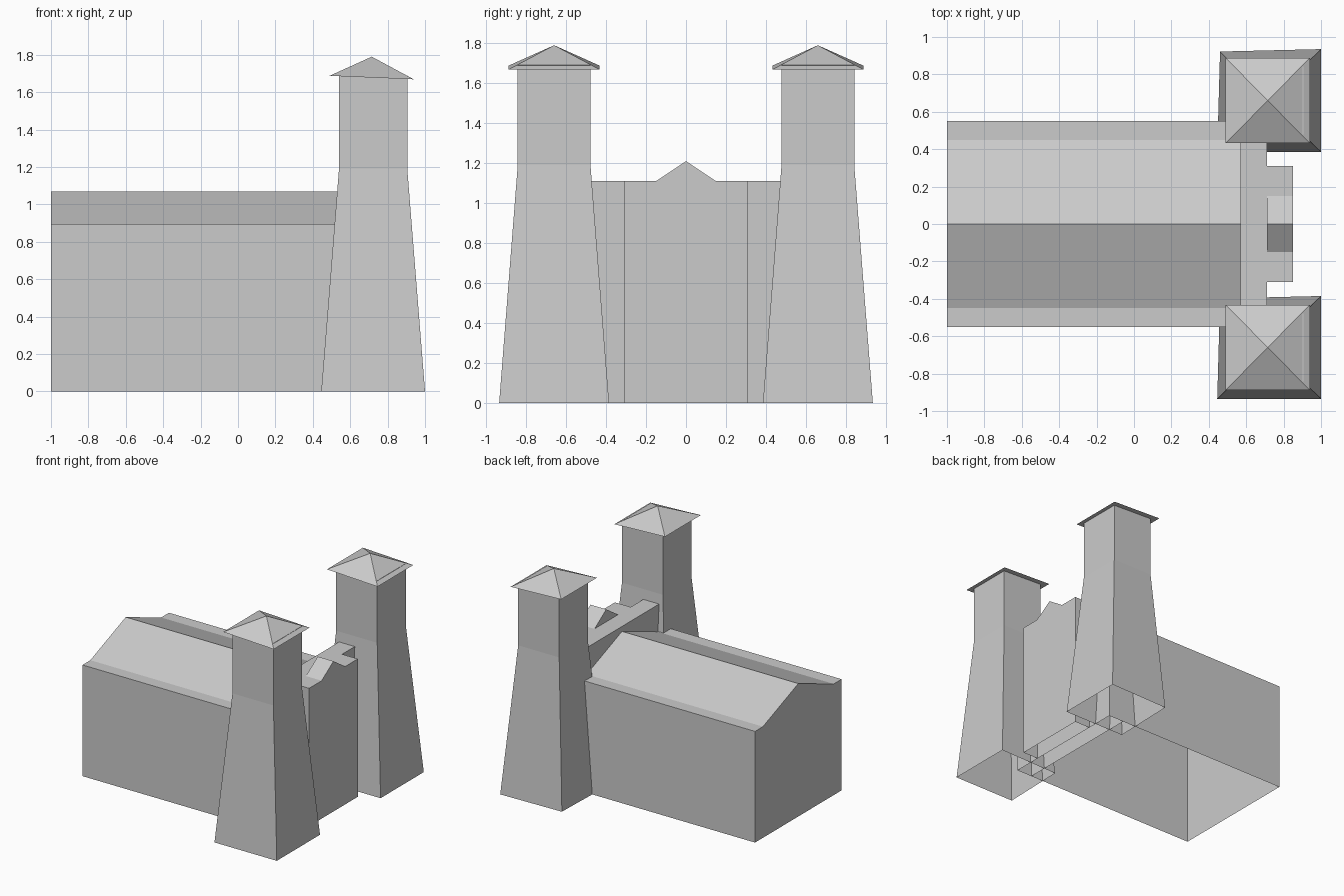
import bpy
import bmesh

if "Cube" in bpy.data.objects:
    bpy.data.objects.remove(bpy.data.objects["Cube"])

stone = bpy.data.materials.new("stone grey")
stone.diffuse_color = (0.6, 0.6, 0.6, 1)
stone.use_nodes = True
stone.node_tree.nodes["Principled BSDF"].inputs["Base Color"].default_value = stone.diffuse_color


def make_object(name, rings, cap_start=False, cap_end=True, open_ground=False):
    """Join equal-length point rings with faces; ground faces can be left open."""
    bm = bmesh.new()
    loops = [[bm.verts.new(p) for p in ring] for ring in rings]
    n = len(loops[0])
    for a, b in zip(loops, loops[1:]):
        for i in range(n):
            j = (i + 1) % n
            bm.faces.new((a[i], a[j], b[j], b[i]))
    if cap_start:
        bm.faces.new(loops[0][::-1])
    if cap_end:
        bm.faces.new(loops[-1])
    # orient while closed, then open the underside
    bmesh.ops.recalc_face_normals(bm, faces=bm.faces)
    if open_ground:
        ground = [f for f in bm.faces if all(abs(v.co.z) < 1e-5 for v in f.verts)]
        bmesh.ops.delete(bm, geom=ground, context='FACES')
    mesh = bpy.data.meshes.new(name)
    bm.to_mesh(mesh)
    bm.free()
    mesh.materials.append(stone)
    obj = bpy.data.objects.new(name, mesh)
    bpy.context.collection.objects.link(obj)
    return obj


def prism(name, half_profile, x0, x1):
    """Mirror a (y, z) half profile and extrude it along x."""
    profile = half_profile + [(-y, z) for y, z in reversed(half_profile) if y > 0]
    rings = [[(x, y, z) for y, z in profile] for x in (x0, x1)]
    make_object(name, rings, cap_start=True, open_ground=True)


# Long hall with flat eaves ledges and a shallow pitched roof
prism("hall", [(0.55, 0), (0.55, 0.895), (0.45, 0.895), (0, 1.07)], -1.0, 0.57)

# Cross wall between the towers
prism("facade_wall", [(0.55, 0), (0.55, 1.11)], 0.57, 0.71)

# Projecting entrance front with a small central gable
prism("entrance_front", [(0.31, 0), (0.31, 1.11), (0.15, 1.11), (0, 1.21)], 0.71, 0.85)

# Twin towers: flared foot, straight shaft, slightly tilted pyramid cap
foot = [(0.445, -0.275), (1.0, -0.275), (1.0, 0.275), (0.46, 0.262)]
shaft = [(0.54, -0.182), (0.905, -0.182), (0.905, 0.182), (0.54, 0.182)]
eaves = [(0.49, -0.228, 1.688), (0.94, -0.228, 1.669),
         (0.94, 0.228, 1.669), (0.49, 0.228, 1.688)]

for side, cy in (("front", -0.66), ("back", 0.66)):
    rings = [[(x, y + cy, 0) for x, y in foot],
             [(x, y + cy, 1.19) for x, y in shaft],
             [(x, y + cy, 1.69) for x, y in shaft]]
    make_object(side + "_tower", rings, cap_start=True, open_ground=True)

    base = [(x, y + cy, z) for x, y, z in eaves]
    cap = make_object(side + "_tower_roof", [base, [(0.715, cy, 1.79)] * 4],
                      cap_start=True, cap_end=False)
    bm = bmesh.new()
    bm.from_mesh(cap.data)
    bmesh.ops.remove_doubles(bm, verts=bm.verts, dist=1e-4)
    bmesh.ops.recalc_face_normals(bm, faces=bm.faces)
    bm.to_mesh(cap.data)
    bm.free()
